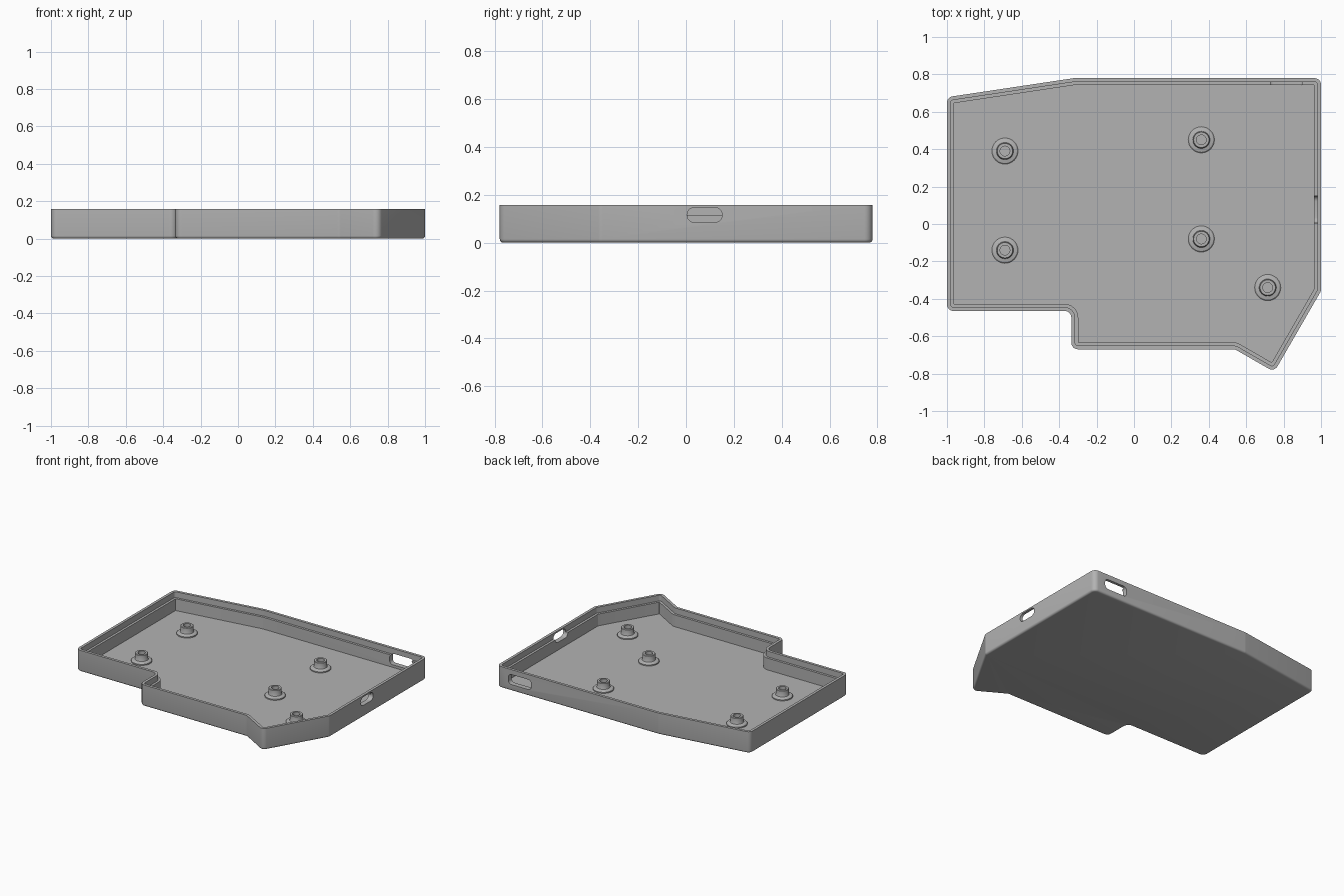
import bpy, bmesh, math
from mathutils import Vector

cube = bpy.data.objects.get("Cube")
if cube:
    bpy.data.objects.remove(cube, do_unlink=True)

HEIGHT, FLOOR, LEDGE = 0.158, 0.028, 0.115
RIM, WALL = 0.02, 0.037

grey = bpy.data.materials.new("plain_grey")
grey.use_nodes = True
grey.diffuse_color = (0.45, 0.45, 0.45, 1)
grey.node_tree.nodes["Principled BSDF"].inputs["Base Color"].default_value = (0.45, 0.45, 0.45, 1)

# Outer plan, counter-clockwise
PLAN = [Vector(p) for p in [(-1, 0.678), (-1, -0.465), (-0.335, -0.465), (-0.335, -0.67),
                            (0.54, -0.67), (0.75, -0.791), (1, -0.358), (1, 0.78), (-0.32, 0.78)]]


def outline(inset, radius=0.035, steps=6):
    """Rounded plan moved inward by inset; every result has the same point count."""
    n, points = len(PLAN), []
    for i, corner in enumerate(PLAN):
        a = (corner - PLAN[i - 1]).normalized()
        b = (PLAN[(i + 1) % n] - corner).normalized()
        na, nb = Vector((-a.y, a.x)), Vector((-b.y, b.x))
        miter = (na + nb) / (1 + na.dot(nb))
        turn = 1 if a.cross(b) > 0 else -1
        r = max(radius - turn * inset, 0.004)
        centre = corner + miter * (inset + turn * r)
        start = -turn * na
        sweep = math.atan2(a.cross(b), a.dot(b))
        for k in range(steps + 1):
            t = sweep * k / steps
            c, s = math.cos(t), math.sin(t)
            points.append(centre + r * Vector((start.x * c - start.y * s, start.x * s + start.y * c)))
    return points


def finish(name, bm):
    bmesh.ops.recalc_face_normals(bm, faces=bm.faces)
    mesh = bpy.data.meshes.new(name)
    bm.to_mesh(mesh)
    bm.free()
    obj = bpy.data.objects.new(name, mesh)
    bpy.context.collection.objects.link(obj)
    mesh.materials.append(grey)
    return obj


def loft(name, rings):
    """Bridge equal-length rings of 3D points and cap both ends."""
    bm = bmesh.new()
    loops = [[bm.verts.new(p) for p in ring] for ring in rings]
    n = len(loops[0])
    for low, high in zip(loops, loops[1:]):
        for i in range(n):
            j = (i + 1) % n
            bm.faces.new((low[i], low[j], high[j], high[i]))
    bm.faces.new(loops[0][::-1])
    bm.faces.new(loops[-1])
    return finish(name, bm)


def smooth(obj):
    bpy.ops.object.select_all(action='DESELECT')
    obj.select_set(True)
    bpy.context.view_layer.objects.active = obj
    bpy.ops.object.shade_smooth_by_angle(angle=math.radians(28))


# Tray: rounded bottom edge, outer wall, rim, ledge, inner wall and floor
R = 0.015
section = [(R * (1 - math.sin(t)), R * (1 - math.cos(t)))
           for t in [math.pi / 2 * k / 4 for k in range(5)]]
section += [(0, HEIGHT), (RIM, HEIGHT), (RIM, LEDGE), (WALL, LEDGE), (WALL, FLOOR)]
tray = loft("tray", [[(p.x, p.y, z) for p in outline(inset)] for inset, z in section])


# Port openings through the walls
def port_cutter(name, along, centre, half_w, half_h, r, z):
    ring = []
    for q, (sx, sy) in enumerate([(1, 1), (-1, 1), (-1, -1), (1, -1)]):
        for k in range(7):
            t = math.pi / 2 * (q + k / 6)
            ring.append((centre + sx * (half_w - r) + r * math.cos(t),
                         z + sy * (half_h - r) + r * math.sin(t)))
    ends = (0.9, 1.1) if along == "y" else (0.735, 0.9)
    rings = [[(e, u, v) if along == "y" else (u, e, v) for u, v in ring] for e in ends]
    cutter = loft(name, rings)
    cutter.hide_render = True
    return cutter


cutters = [port_cutter("side_port_cutter", "y", 0.078, 0.073, 0.031, 0.030, 0.116),
           port_cutter("back_port_cutter", "x", 0.813, 0.093, 0.037, 0.025, 0.084)]
bpy.context.view_layer.objects.active = tray
for cutter in cutters:
    mod = tray.modifiers.new("port", 'BOOLEAN')
    mod.object = cutter
    mod.solver = 'EXACT'
    bpy.ops.object.modifier_apply(modifier=mod.name)
    bpy.data.objects.remove(cutter, do_unlink=True)
smooth(tray)

# Screw posts: flanged foot, raised collar and blind hole
POST = [(0.07, -0.004), (0.07, 0.008), (0.064, 0.014), (0.046, 0.018), (0.044, 0.022),
        (0.044, 0.06), (0.041, 0.063), (0.026, 0.063), (0.026, 0.012)]
SIDES = 32
for i, (x, y) in enumerate([(-0.69, 0.39), (-0.69, -0.14), (0.36, 0.45), (0.36, -0.08), (0.715, -0.34)]):
    rings = [[(x + r * math.cos(math.tau * k / SIDES), y + r * math.sin(math.tau * k / SIDES), FLOOR + z)
              for k in range(SIDES)] for r, z in POST]
    smooth(loft(f"screw_post_{i + 1}", rings))
